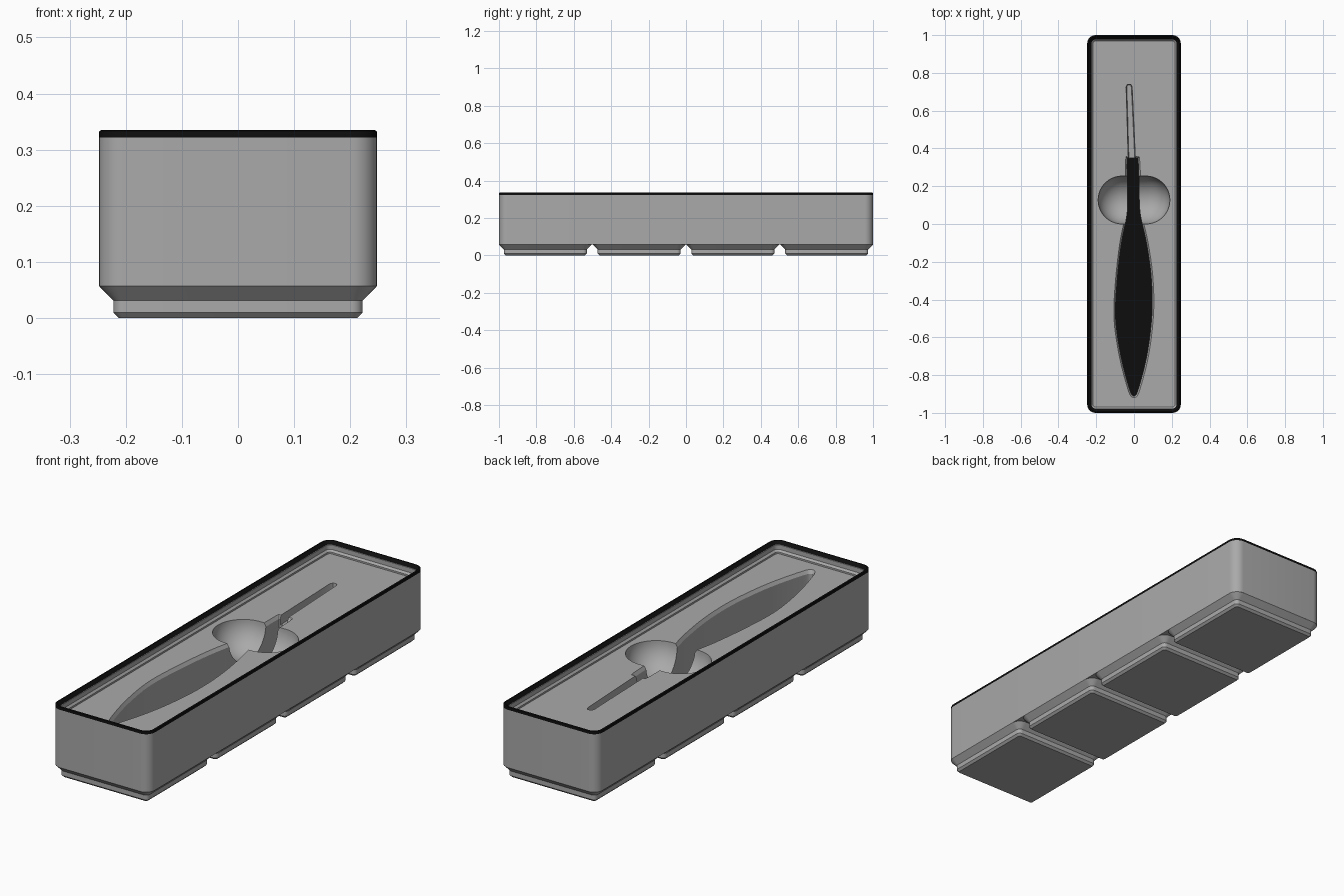
import bpy, bmesh, math
from mathutils import Vector, Matrix

if "Cube" in bpy.data.objects:
    bpy.data.objects.remove(bpy.data.objects["Cube"])


def material(name, rgb):
    m = bpy.data.materials.new(name)
    m.diffuse_color = (*rgb, 1)
    m.use_nodes = True
    m.node_tree.nodes["Principled BSDF"].inputs["Base Color"].default_value = m.diffuse_color
    return m


GREY = material("grey plastic", (0.4, 0.4, 0.4))
BLACK = material("black plastic", (0.004, 0.004, 0.004))
HX, HY, R = 0.2477, 1.0, 0.0448
DECK = 0.284


def finish(bm, name):
    bmesh.ops.recalc_face_normals(bm, faces=bm.faces)
    me = bpy.data.meshes.new(name)
    bm.to_mesh(me)
    bm.free()
    ob = bpy.data.objects.new(name, me)
    bpy.context.collection.objects.link(ob)
    me.materials.append(GREY)
    me.materials.append(BLACK)
    return ob


def rounded_rect(hx, hy, inset, seg=8):
    r = R - inset
    pts = []
    for k, (sx, sy) in enumerate([(1, 1), (-1, 1), (-1, -1), (1, -1)]):
        for i in range(seg + 1):
            a = math.pi / 2 * (k + i / seg)
            pts.append((sx * (hx - R) + r * math.cos(a),
                        sy * (hy - R) + r * math.sin(a)))
    return pts


def offset(pts, d):
    """Shrink a counter-clockwise outline by d."""
    out = []
    for i, p in enumerate(pts):
        a, b = Vector(pts[i - 1]), Vector(pts[(i + 1) % len(pts)])
        t = (b - a).normalized()
        out.append((p[0] - t.y * d, p[1] + t.x * d))
    return out


def loft(name, rings):
    """Skin a stack of (outline, z) rings and cap both ends."""
    bm = bmesh.new()
    loops = [[bm.verts.new((x, y, z)) for x, y in pts] for pts, z in rings]
    n = len(loops[0])
    for a, b in zip(loops, loops[1:]):
        for i in range(n):
            j = (i + 1) % n
            bm.faces.new((a[i], a[j], b[j], b[i]))
    bm.faces.new(loops[0][::-1])
    bm.faces.new(loops[-1])
    return finish(bm, name)


def smooth_outline(pts, steps=4):
    """Closed Catmull-Rom curve through the points."""
    v = [Vector(p) for p in pts]
    n, out = len(v), []
    for i in range(n):
        a, b, c, d = v[i - 1], v[i], v[(i + 1) % n], v[(i + 2) % n]
        for s in range(steps):
            t = s / steps
            p = 0.5 * (2 * b + (c - a) * t + (2 * a - 5 * b + 4 * c - d) * t * t
                       + (3 * b - a - 3 * c + d) * t ** 3)
            out.append((p.x, p.y))
    return out


def shade(ob):
    bpy.ops.object.select_all(action='DESELECT')
    ob.select_set(True)
    bpy.context.view_layer.objects.active = ob
    bpy.ops.object.shade_smooth_by_angle(angle=math.radians(30))


# Body: outer wall, stacking lip and recessed deck
profile = [(0, 0.057), (0, 0.322), (0, 0.331), (0.001, 0.3335), (0.004, 0.335),
           (0.008, 0.335), (0.0215, 0.322), (0.0227, 0.3205), (0.0227, 0.3),
           (0.031, 0.2915), (0.031, DECK)]
body = loft("tray_body", [(rounded_rect(HX, HY, d), z) for d, z in profile])

# Deep pocket with a small chamfer around its mouth
deep = smooth_outline([
    (0.012, -0.915), (0.03, -0.88), (0.068, -0.74), (0.092, -0.6), (0.105, -0.44),
    (0.099, -0.27), (0.075, -0.1), (0.041, 0.06), (0.036, 0.2), (0.03, 0.34),
    (0.018, 0.356), (-0.032, 0.356), (-0.044, 0.34), (-0.044, 0.2), (-0.045, 0.06),
    (-0.075, -0.1), (-0.098, -0.3), (-0.106, -0.5), (-0.078, -0.7),
    (-0.034, -0.87), (-0.012, -0.915)])
small = offset(deep, 0.009)
pocket = loft("pocket_cutter", [(small, 0.085), (small, DECK - 0.015),
                                (deep, DECK), (deep, 0.4)])

# Shallow slot continuing behind the pocket
slot_pts = [(0.008, 0.33), (0.003, 0.45), (-0.004, 0.6), (-0.01, 0.725),
            (-0.016, 0.739), (-0.035, 0.739), (-0.042, 0.725),
            (-0.038, 0.6), (-0.034, 0.45), (-0.03, 0.33)]
slot = loft("slot_cutter", [(offset(slot_pts, 0.004), DECK - 0.04),
                            (slot_pts, DECK), (slot_pts, 0.4)])

# Finger scoop: a sphere stretched sideways
bm = bmesh.new()
bmesh.ops.create_uvsphere(bm, u_segments=48, v_segments=23, radius=0.127,
                          matrix=Matrix.Rotation(math.pi / 2, 4, 'Y'))
for v in bm.verts:
    v.co += Vector((math.copysign(0.063, v.co.x), 0.127, DECK + 0.002))
scoop = finish(bm, "scoop_cutter")

# Cut the recesses into the body
bpy.context.view_layer.objects.active = body
for cutter in (scoop, slot, pocket):
    mod = body.modifiers.new("cut", 'BOOLEAN')
    mod.operation, mod.solver, mod.object = 'DIFFERENCE', 'EXACT', cutter
    bpy.ops.object.modifier_apply(modifier=mod.name)
    bpy.data.objects.remove(cutter)

# Black lip and black pocket floor
for p in body.data.polygons:
    floor = p.normal.z > 0.9 and p.center.z < 0.09
    p.material_index = 1 if p.center.z > 0.3225 or floor else 0
shade(body)

# Four stepped feet
foot_profile = [(0.0352, 0), (0.0256, 0.0096), (0.0256, 0.031), (0, 0.057)]
for i in range(4):
    foot = loft(f"foot_{i + 1}", [(rounded_rect(HX, HX, d), z)
                                  for d, z in foot_profile])
    foot.location.y = (i - 1.5) * 0.5015
    shade(foot)
